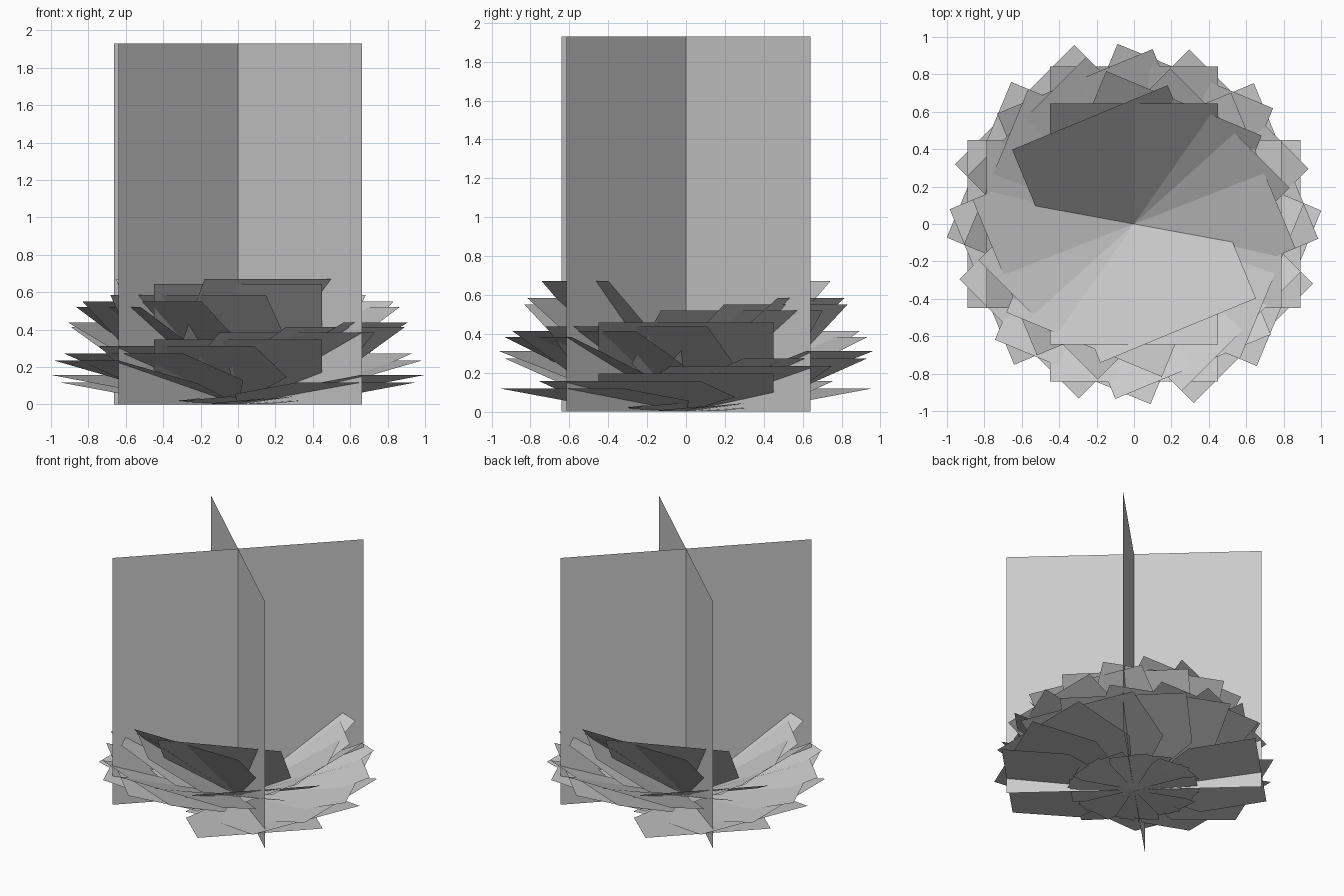
import bpy
from math import sin, cos, radians

if "Cube" in bpy.data.objects:
    bpy.data.objects.remove(bpy.data.objects["Cube"])


def mesh_object(name, verts, faces):
    me = bpy.data.meshes.new(name)
    me.from_pydata(verts, [], faces)
    me.update()
    ob = bpy.data.objects.new(name, me)
    bpy.context.collection.objects.link(ob)
    return ob


def leaf(verts, faces, azimuth, pitch, length, half_width, shoulder, roll=0):
    """Flat five-sided card with its point at the origin."""
    a, p, t = radians(azimuth), radians(pitch), radians(roll)
    outline = [(0, 0), (shoulder, -half_width), (length, -half_width),
               (length, half_width), (shoulder, half_width)]
    start = len(verts)
    for d, w in outline:
        r = d * cos(p) - w * sin(t) * sin(p)
        z = d * sin(p) + w * sin(t) * cos(p)
        s = w * cos(t)
        verts.append((r * cos(a) - s * sin(a), r * sin(a) + s * cos(a), max(z, 0)))
    faces.append(tuple(range(start, start + 5)))


# Crossed upright flower cards
for i, (x, y) in enumerate([(0.64, 0.64), (0.663, -0.615)]):
    mesh_object(f"flower_card_{i + 1}",
                [(-x, -y, 0), (x, y, 0), (x, y, 1.93), (-x, -y, 1.93)],
                [(0, 1, 2, 3)])

# Spiral rosette of opposite leaf pairs, getting steeper towards the top
pitches = [7.5, 10, 12.4, 15, 17.5, 20, 22.4, 25,
           27, 28.8, 30.2, 34.8, 37.2, 40, 45, 47.4]
verts, faces = [], []
for i, pitch in enumerate(pitches):
    for side in (0, 180):
        leaf(verts, faces, 135 + 22.5 * i + side, pitch, 0.911, 0.45, 0.43)
mesh_object("leaf_rosette", verts, faces)

# Small, nearly flat leaves at the root
verts, faces = [], []
for i in range(16):
    leaf(verts, faces, 22.5 * i, 2.5 + 1.5 * (i % 2), 0.45, 0.14, 0.36, roll=5)
mesh_object("root_leaves", verts, faces)
